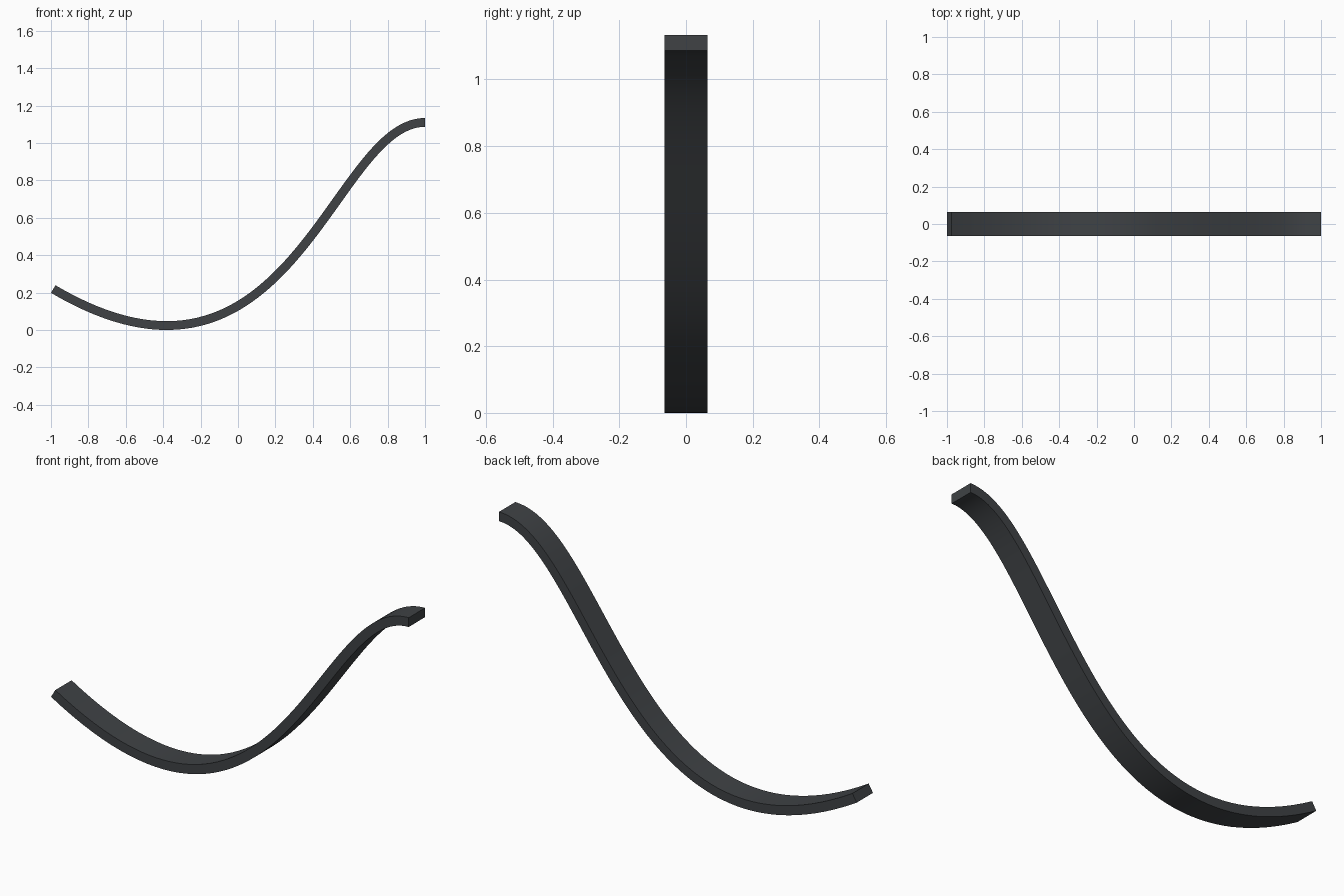
import bpy, bmesh
from mathutils import Vector
from mathutils.geometry import interpolate_bezier

if "Cube" in bpy.data.objects:
    bpy.data.objects.remove(bpy.data.objects["Cube"])

WIDTH, THICK, STEPS = 0.13, 0.047, 64

# S-shaped centre line in the xz plane: one cubic bezier
P0, P1, P2, P3 = (Vector((x, 0, z)) for x, z in
                  [(-0.988, 0.217), (0.28, -0.53), (0.50, 1.108), (1.0, 1.108)])
path = interpolate_bezier(P0, P1, P2, P3, STEPS + 1)

# Sweep a rectangular section along the centre line
bm = bmesh.new()
rings = []
for i, p in enumerate(path):
    if i == 0:
        t = P1 - P0
    elif i == STEPS:
        t = P3 - P2
    else:
        t = path[i + 1] - path[i - 1]
    t.normalize()
    n = Vector((-t.z, 0, t.x)) * THICK / 2
    side = Vector((0, WIDTH / 2, 0))
    rings.append([bm.verts.new(p + a * n + b * side)
                  for a, b in [(1, 1), (1, -1), (-1, -1), (-1, 1)]])
for r, s in zip(rings, rings[1:]):
    for k in range(4):
        j = (k + 1) % 4
        bm.faces.new((r[k], r[j], s[j], s[k]))
bm.faces.new(rings[0])
bm.faces.new(rings[-1])
bmesh.ops.recalc_face_normals(bm, faces=bm.faces)

# Stand on the floor
low = min(v.co.z for v in bm.verts)
bmesh.ops.translate(bm, vec=(0, 0, -low), verts=bm.verts)

mesh = bpy.data.meshes.new("curved_strip")
bm.to_mesh(mesh)
bm.free()
strip = bpy.data.objects.new("curved_strip", mesh)
bpy.context.collection.objects.link(strip)

# Dark grey finish
mat = bpy.data.materials.new("dark_grey")
mat.diffuse_color = (0.05, 0.055, 0.06, 1)
mat.use_nodes = True
mat.node_tree.nodes["Principled BSDF"].inputs["Base Color"].default_value = mat.diffuse_color
mesh.materials.append(mat)

# Smooth along the bend, sharp at the corners
bpy.context.view_layer.objects.active = strip
strip.select_set(True)
bpy.ops.object.shade_smooth_by_angle(angle=0.6)
